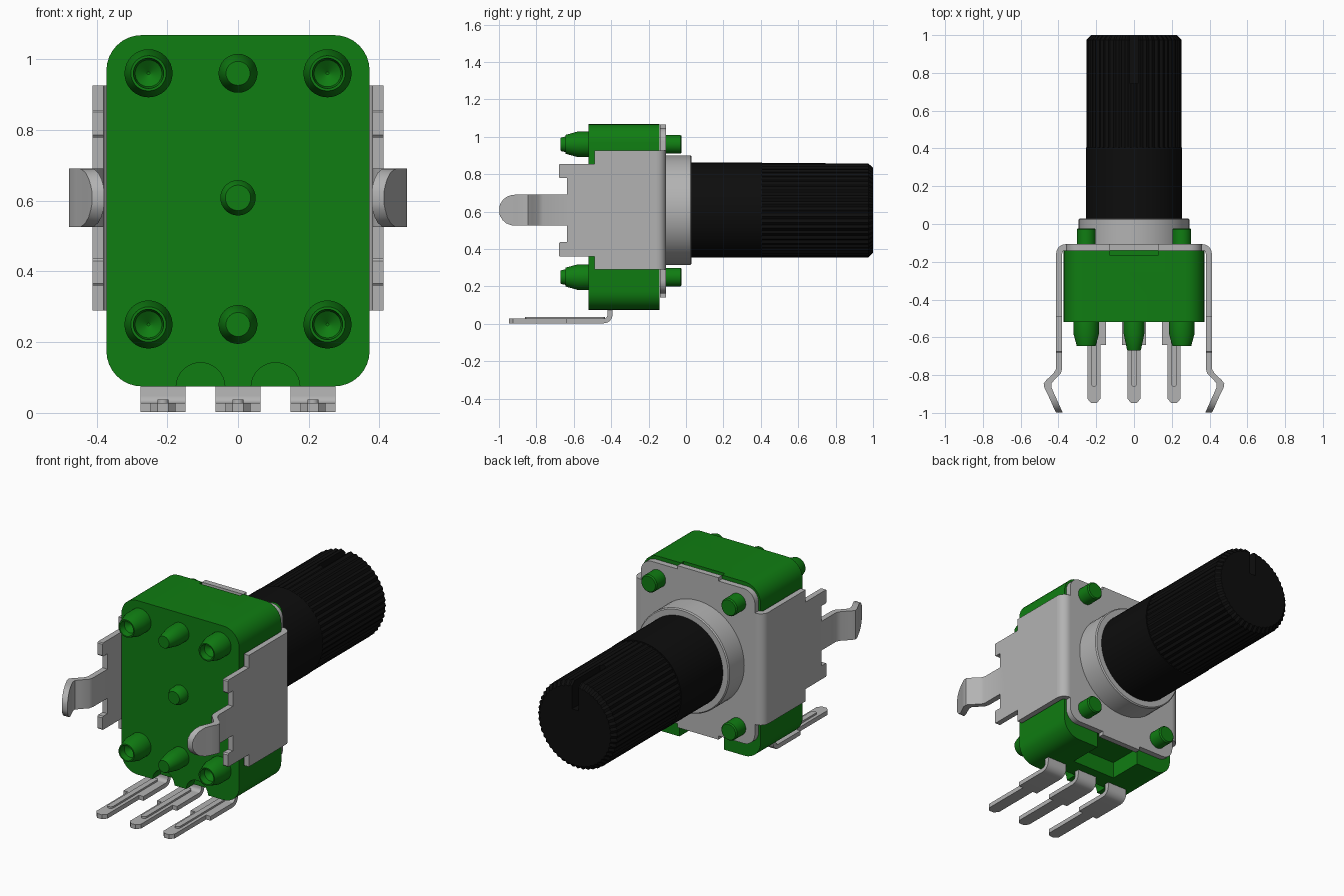
import bpy, bmesh, math
from mathutils import Vector

if "Cube" in bpy.data.objects:
    bpy.data.objects.remove(bpy.data.objects["Cube"])


def material(name, rgb):
    m = bpy.data.materials.new(name)
    m.diffuse_color = (*rgb, 1)
    m.use_nodes = True
    m.node_tree.nodes["Principled BSDF"].inputs["Base Color"].default_value = m.diffuse_color
    return m


GREEN = material("green plastic", (0.005, 0.205, 0.006))
STEEL = material("grey metal", (0.45, 0.45, 0.45))
BLACK = material("black plastic", (0.004, 0.004, 0.004))
AXIS_Z = 0.608


def smooth(mesh, angle=30):
    mesh.shade_smooth()
    mesh.set_sharp_from_angle(angle=math.radians(angle))


def skin(name, mat, rings, close=False):
    """Join rings of equal point count with quads, capping both ends."""
    bm = bmesh.new()
    vs = [[bm.verts.new(p) for p in ring] for ring in rings]
    n = len(vs[0])
    for a, b in zip(vs, vs[1:]):
        for i in range(n):
            j = (i + 1) % n
            bm.faces.new((a[i], a[j], b[j], b[i]))
    bm.faces.new(vs[0])
    bm.faces.new(vs[-1])
    bmesh.ops.recalc_face_normals(bm, faces=bm.faces)
    me = bpy.data.meshes.new(name)
    bm.to_mesh(me)
    bm.free()
    me.materials.append(mat)
    smooth(me)
    ob = bpy.data.objects.new(name, me)
    bpy.context.collection.objects.link(ob)
    return ob


def prism(name, mat, outline, lo, hi, axis):
    """Extrude a 2D outline along x, y or z."""
    place = {"x": lambda a, b, t: (t, a, b),
             "y": lambda a, b, t: (a, t, b),
             "z": lambda a, b, t: (a, b, t)}[axis]
    return skin(name, mat, [[place(a, b, t) for a, b in outline] for t in (lo, hi)])


def box(name, mat, x0, x1, y0, y1, z0, z1):
    return prism(name, mat, [(x0, y0), (x1, y0), (x1, y1), (x0, y1)], z0, z1, "z")


def lathe(name, mat, x, z, profile, seg=32, groove=1.0):
    """Turn (radius, y) pairs around a y-parallel axis; groove < 1 makes knurls."""
    rings = []
    for r, y in profile:
        ring = []
        for i in range(seg):
            a = 2 * math.pi * i / seg
            k = r * (groove if i % 2 else 1)
            ring.append((x + k * math.cos(a), y, z + k * math.sin(a)))
        rings.append(ring)
    return skin(name, mat, rings)


def arc(cx, cy, r, a0, a1, n=8):
    return [(cx + r * math.cos(math.radians(a0 + (a1 - a0) * i / n)),
             cy + r * math.sin(math.radians(a0 + (a1 - a0) * i / n))) for i in range(n + 1)]


def round_rect(x0, x1, z0, z1, r):
    pts = []
    for cx, cz, a in ((x1 - r, z0 + r, -90), (x1 - r, z1 - r, 0),
                      (x0 + r, z1 - r, 90), (x0 + r, z0 + r, 180)):
        pts += arc(cx, cz, r, a, a + 90)
    return pts


def cut(ob, cutters):
    """Subtract the cutters, then remove them."""
    for c in cutters:
        c.hide_render = True
        mod = ob.modifiers.new("cut", "BOOLEAN")
        mod.operation, mod.solver, mod.object = "DIFFERENCE", "EXACT", c
    dg = bpy.context.evaluated_depsgraph_get()
    me = bpy.data.meshes.new_from_object(ob.evaluated_get(dg))
    ob.modifiers.clear()
    ob.data = me
    smooth(me)
    for c in cutters:
        bpy.data.objects.remove(c)


# Housing with recesses at the bottom, top and front edge
body = prism("housing", GREEN, round_rect(-0.372, 0.372, 0.075, 1.068, 0.1), -0.52, -0.141, "y")
cut(body, [box("bottom_cutter", GREEN, -0.14, 0.14, -0.34, -0.1, 0.0, 0.17),
           box("top_cutter", GREEN, -0.13, 0.13, -0.165, -0.1, 1.04, 1.2)]
    + [lathe("arch_cutter", GREEN, s * 0.106, 0.073, [(0.069, -0.6), (0.069, -0.45)])
       for s in (-1, 1)])

# Moulded pegs on the front and rivet heads on the back
for z in (0.25, 0.96):
    for x in (-0.253, 0.253):
        lathe("hollow_peg", GREEN, x, z, [(0.068, -0.515), (0.068, -0.58), (0.050, -0.645),
                                          (0.043, -0.645), (0.038, -0.61), (0.004, -0.585)])
        lathe("rivet_head", GREEN, x, z, [(0.05, -0.13), (0.05, -0.03), (0.044, -0.023)])
    lathe("locating_peg", GREEN, 0, z, [(0.055, -0.515), (0.055, -0.58),
                                        (0.037, -0.665), (0.034, -0.67)])
lathe("centre_peg", GREEN, 0, AXIS_Z, [(0.05, -0.515), (0.05, -0.555), (0.036, -0.58)])

# Back plate of the bracket with short centre tabs
r = 0.07
right = ([(0.13, 0.142), (0.13, 0.163)] + arc(0.36 - r, 0.163 + r, r, -90, 0)
         + arc(0.36 - r, 1.047 - r, r, 0, 90) + [(0.13, 1.047), (0.13, 1.066)])
plate = right + [(-x, z) for x, z in reversed(right)]
prism("bracket_back", STEEL, plate, -0.14, -0.107, "y")

# Bracket sides: rounded bend, notched wing and bent tongue
half = [(-0.157, 0.29), (-0.49, 0.29), (-0.49, 0.36), (-0.675, 0.36), (-0.68, 0.366),
        (-0.68, 0.43), (-0.674, 0.437), (-0.635, 0.437), (-0.635, AXIS_Z)]
wing = half + [(y, 2 * AXIS_Z - z) for y, z in reversed(half[:-1])]
tongue = [(-0.60, 0.396, 0.016), (-0.765, 0.396, 0.016), (-0.79, 0.406, 0.019),
          (-0.825, 0.442, 0.021), (-0.845, 0.458, 0.020), (-0.865, 0.456, 0.019),
          (-0.90, 0.440, 0.018), (-0.93, 0.426, 0.018), (-0.96, 0.413, 0.018),
          (-0.98, 0.404, 0.018), (-0.993, 0.398, 0.018), (-0.998, 0.396, 0.017)]
for s in (-1, 1):
    bend = arc(0.362, -0.157, 0.05, 90, 0) + arc(0.362, -0.157, 0.018, 0, 90)
    bend = [(0.358, -0.107)] + bend + [(0.358, -0.139)]
    prism("bracket_bend", STEEL, [(s * x, y) for x, y in bend], 0.29, 0.926, "z")
    prism("bracket_side", STEEL, wing, s * 0.38, s * 0.412, "x")
    rings = []
    for y, c, hx in tongue:
        d = max(0.0, -0.917 - y)
        hz = math.sqrt(max(0.083 ** 2 - d * d, 0.0001))
        rings.append([(s * (c + i * hx), y, AXIS_Z + k * hz)
                      for i, k in ((-1, -1), (1, -1), (1, 1), (-1, 1))])
    skin("solder_tongue", STEEL, rings)

# Three bent terminals with stiffening ribs
foot = ([(-0.64, 0.003), (-0.64, 0.028), (-0.44, 0.028)] + arc(-0.44, 0.048, 0.02, -90, 0, 4)
        + [(-0.42, 0.12), (-0.393, 0.12)] + arc(-0.44, 0.05, 0.047, 0, -90, 6))
for x in (-0.212, 0, 0.212):
    prism("terminal_foot", STEEL, foot, x - 0.063, x + 0.063, "x")
    tip = [(0.035, -0.638), (0.035, -0.925), (0.015, -0.947)]
    tip = tip + [(-a, y) for a, y in reversed(tip)]
    prism("terminal_leg", STEEL, [(x + a, y) for a, y in tip], 0.003, 0.028, "z")
    rib = arc(x, -0.845, 0.016, 180, 360) + arc(x, -0.45, 0.016, 0, 180)
    prism("terminal_rib", STEEL, rib, 0.02, 0.038, "z")

# Bushing and shaft
lathe("bushing", STEEL, 0, AXIS_Z, [(0.293, -0.12), (0.293, 0.024), (0.287, 0.03)], 64)
lathe("shaft_base", BLACK, 0, AXIS_Z, [(0.254, 0.0), (0.254, 0.405)], 64)
knurl = lathe("knurled_shaft", BLACK, 0, AXIS_Z,
              [(0.252, 0.4), (0.252, 0.975), (0.228, 1.0)], 96, 0.968)
cut(knurl, [box("slot_cutter", BLACK, -0.02, 0.02, 0.745, 1.1, 0.70, 1.0)])
